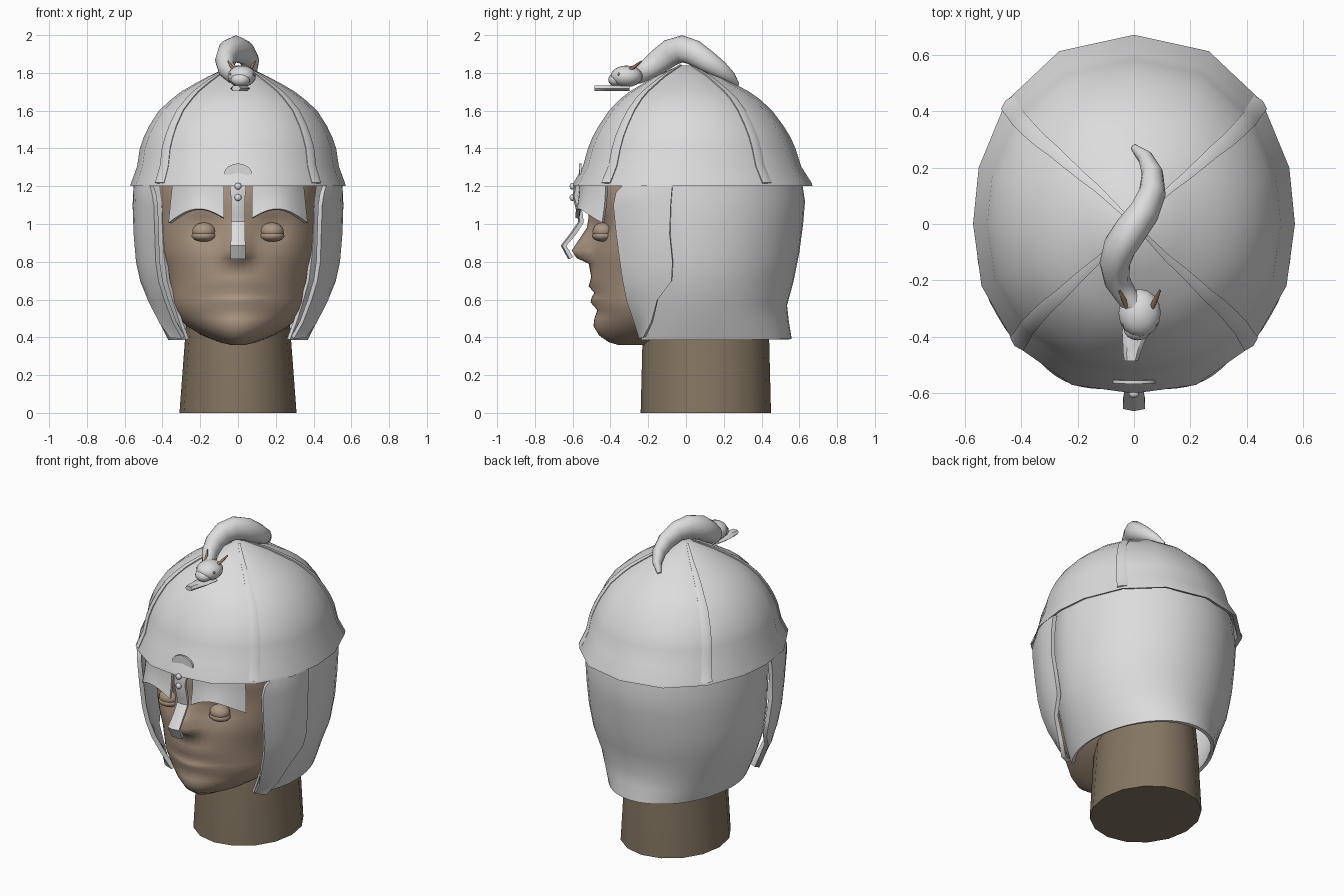
import bpy, bmesh, math
from mathutils import Vector

cube = bpy.data.objects.get("Cube")
if cube:
    bpy.data.objects.remove(cube, do_unlink=True)


def material(name, rgb):
    m = bpy.data.materials.new(name)
    m.use_nodes = True
    m.diffuse_color = (*rgb, 1)
    m.node_tree.nodes["Principled BSDF"].inputs["Base Color"].default_value = (*rgb, 1)
    return m


steel = material("pale steel", (0.72, 0.72, 0.72))
skin = material("skin", (0.41, 0.305, 0.22))
neck_skin = material("neck skin", (0.23, 0.18, 0.12))
copper = material("dull copper", (0.32, 0.19, 0.10))


def finish(name, bm, mat, angle=40, thick=0, mirror=False):
    bmesh.ops.recalc_face_normals(bm, faces=bm.faces)
    me = bpy.data.meshes.new(name)
    bm.to_mesh(me)
    bm.free()
    ob = bpy.data.objects.new(name, me)
    bpy.context.collection.objects.link(ob)
    me.materials.append(mat)
    for other in bpy.context.selected_objects:
        other.select_set(False)
    bpy.context.view_layer.objects.active = ob
    ob.select_set(True)
    bpy.ops.object.shade_smooth_by_angle(angle=math.radians(angle))
    if thick:
        s = ob.modifiers.new("thickness", "SOLIDIFY")
        s.thickness, s.offset = thick, 0
        ob.modifiers.new("crisp rims", "EDGE_SPLIT").split_angle = math.radians(50)
    if mirror:
        ob.modifiers.new("mirror", "MIRROR").use_mirror_merge = False


def loft(name, rows, mat, closed=True, caps=False, **kw):
    """Skin a surface across rows of points."""
    bm = bmesh.new()
    rows = [[bm.verts.new(p) for p in row] for row in rows]
    n = len(rows[0])
    for a, b in zip(rows, rows[1:]):
        for i in range(n if closed else n - 1):
            j = (i + 1) % n
            bm.faces.new((a[i], a[j], b[j], b[i]))
    if caps:
        bm.faces.new(rows[0])
        bm.faces.new(rows[-1])
    finish(name, bm, mat, **kw)


def ball(name, centre, radii, mat, mirror=False):
    bm = bmesh.new()
    bmesh.ops.create_uvsphere(bm, u_segments=16, v_segments=10, radius=1)
    bmesh.ops.scale(bm, vec=radii, verts=bm.verts)
    bmesh.ops.translate(bm, vec=centre, verts=bm.verts)
    finish(name, bm, mat, mirror=mirror)


def tube(name, path, mat, sides=12, tall=1.0):
    """Oval body along (x, y, z, radius) stations."""
    pts = [Vector(p[:3]) for p in path]
    rows = []
    for i, p in enumerate(pts):
        d = (pts[min(i + 1, len(pts) - 1)] - pts[max(i - 1, 0)]).normalized()
        u = d.cross(Vector((1, 0, 0))).normalized()
        v = d.cross(u)
        r = path[i][3]
        rows.append([p + r * (u * math.cos(a) * tall + v * math.sin(a))
                     for a in (2 * math.pi * k / sides for k in range(sides))])
    loft(name, rows, mat, caps=True, angle=50)


def gauss(v, w):
    return math.exp(-(v / w) ** 2)


# Neck
TURN = [2 * math.pi * k / 16 for k in range(16)]
loft("neck", [[(w * math.sin(t), 0.105 + d * math.cos(t), z) for t in TURN]
              for z, w, d in ((0, .31, .345), (.4, .28, .335), (.7, .26, .3))],
     neck_skin, caps=True)

# Head: height, half width, front, back, middle bump, bump width
HEAD = ((.36, .04, -.36, -.15, 0, 1), (.375, .10, -.41, .1, 0, 1), (.41, .19, -.45, .2, .01, .1),
        (.46, .27, -.46, .3, .03, .12), (.50, .315, -.46, .35, .025, .12), (.545, .345, -.465, .4, .005, .1),
        (.585, .36, -.475, .4, .03, .13), (.61, .363, -.475, .4, .025, .13), (.635, .365, -.48, .4, .005, .1),
        (.67, .368, -.485, .4, .03, .13), (.72, .375, -.49, .4, .012, .12), (.79, .395, -.495, .4, .02, .08),
        (.82, .405, -.495, .4, .085, .07), (.86, .415, -.495, .4, .11, .06), (.92, .42, -.495, .4, .07, .05),
        (.98, .425, -.49, .4, .035, .045), (1.04, .425, -.49, .4, .025, .05), (1.1, .43, -.505, .4, .01, .06),
        (1.25, .44, -.52, .4, 0, 1), (1.45, .36, -.38, .35, 0, 1))
rows = []
for z, w, front, back, bump, bw in HEAD:
    row, mid = [], min(-.1, (front + back) / 2)
    for k in range(72):
        t = 2 * math.pi * k / 72
        x, c = w * math.sin(t), math.cos(t)
        if c > 0:
            y = mid + (front - mid) * c - bump * gauss(x, bw)
            y += .035 * gauss(abs(x) - .18, .08) * gauss(z - .97, .06)
        else:
            y = mid + (back - mid) * -c
        row.append((x, y, z))
    rows.append(row)
loft("head", rows, skin, caps=True, angle=70)
ball("eyeballs", (.18, -.44, .962), (.062, .055, .046), skin, True)
ball("lower_eyelids", (.18, -.44, .938), (.066, .058, .032), skin, True)

# Dome: half outline of the brim, mirrored and scaled level by level (height, x scale, y scale)
HALF = [(0, .67), (.265, .612), (.453, .435), (.55, .2), (.57, 0), (.54, -.22), (.42, -.43), (.22, -.57), (0, -.6)]
BRIM = HALF + [(-x, y) for x, y in HALF[-2:0:-1]]
INNER = ((1.32, .88, .86), (1.21, .96, .96))
LEVELS = ((1.2, 1, 1), (1.215, .995, .995), (1.305, .937, .91), (1.4, .912, .865), (1.46, .875, .825), (1.52, .825, .77),
          (1.6, .735, .68), (1.66, .62, .585), (1.7, .53, .5), (1.74, .41, .39), (1.78, .28, .28), (1.84, .06, .06))
loft("helmet_dome", [[(x * sx, y * sy, z) for x, y in BRIM] for z, sx, sy in INNER + LEVELS],
     steel, caps=True, angle=35)

# Four tapering ribs hugging the dome
for n, (corner, side) in enumerate([(c, s) for c in (HALF[2], HALF[6]) for s in (1, -1)]):
    rows = []
    for z, sx, sy in LEVELS[1:]:
        p = Vector((corner[0] * side * sx, corner[1] * sy, z))
        d = Vector((p.x, p.y, 0)).normalized()
        across = Vector((-d.y, d.x, 0))
        w = .004 + .028 * sx
        rows.append([p + d * (.003 - .3 * w * abs(e)) + across * e * w + Vector((0, 0, .002)) for e in (-1, 0, 1)])
    loft("dome_rib_%d" % (n + 1), rows, steel, closed=False, thick=.008)

# Neck guard wrapping the back
GUARD = ((.39, .36, .56), (.48, .405, .545), (.57, .445, .535), (.7, .495, .57), (.85, .52, .60),
         (1.0, .53, .62), (1.12, .535, .63), (1.25, .525, .61))
rows = []
for z, w, back in GUARD:
    row = []
    for k in range(33):
        t = math.radians(-132 + 264 * k / 32)
        c = math.cos(t)
        row.append((w * math.sin(t), .05 + c * (back - .06 if c > 0 else .42), z))
    rows.append(row)
loft("neck_guard", rows, steel, closed=False, thick=.02)

# Cheek plates: height, back y, back x, front y, front x
CHEEK = ((1.21, -.07, .54, -.32, .46), (1.165, -.075, .542, -.365, .445), (1.1, -.08, .545, -.378, .435),
         (.95, -.085, .54, -.363, .43), (.8, -.07, .527, -.343, .425), (.7, -.075, .505, -.328, .41),
         (.6, -.15, .465, -.308, .38), (.48, -.18, .405, -.265, .335), (.4, -.22, .35, -.24, .29))
rows = []
for z, yb, xb, yf, xf in CHEEK:
    row = []
    for k in range(7):
        u = k / 6
        row.append((xb + (xf - xb) * u + .09 * (yb - yf) * math.sin(math.pi * u), yb + (yf - yb) * u, z))
    rows.append(row)
loft("cheek_plates", rows, steel, closed=False, thick=.026, mirror=True)

# Arched brow plates
rows = []
for j in range(5):
    v = j / 4
    row = []
    for k in range(11):
        u = k / 10
        low = 1.03 - .025 * u + .06 * math.sin(math.pi * u)
        row.append((.075 + (.265 + .02 * v) * u, -.555 + .135 * u ** 3 - .02 * v * v, 1.21 + (low - 1.21) * v))
    rows.append(row)
loft("brow_plates", rows, steel, closed=False, thick=.02, mirror=True)

# Nose guard, rivets and front crest plate
NOSE = ((-.575, 1.23, .045), (-.59, 1.15, .036), (-.565, 1.05, .035), (-.56, 1.01, .034),
        (-.60, .95, .034), (-.652, .885, .037), (-.615, .82, .037))
loft("nose_guard", [[(x * w, y + .008 * abs(x), z) for x in (-1, -.5, 0, .5, 1)] for y, z, w in NOSE],
     steel, closed=False, thick=.022)
for n, z in enumerate((1.2, 1.14)):
    ball("nose_guard_rivet_%d" % (n + 1), (0, -.602, z), (.018, .014, .018), steel)
rows = []
for s in (1, .5, .02):
    row = []
    for k in range(13):
        a = math.pi * (k / 12 - .5)
        x = .075 * math.sin(a)
        row.append((x * s, -.56 + .2 * x * x, 1.26 + .06 * math.cos(a) * s))
    rows.append(row)
loft("crest_plate", rows, steel, closed=False, thick=.012)

# Serpent on the crown
SERPENT = ((0, .27, 1.735, .012), (.04, .235, 1.775, .026), (.065, .18, 1.818, .038), (.065, .11, 1.863, .048),
           (.035, .04, 1.908, .055), (-.01, -.02, 1.927, .059), (-.05, -.08, 1.908, .059),
           (-.068, -.14, 1.865, .054), (-.06, -.2, 1.82, .046), (-.03, -.25, 1.792, .04), (.01, -.3, 1.785, .04))
tube("serpent_body", SERPENT, steel, tall=1.22)
ball("serpent_skull", (.02, -.315, 1.782), (.075, .085, .057), steel)
ball("serpent_snout", (.013, -.37, 1.764), (.05, .042, .036), steel)
JAW = ((-.485, -.01, .024), (-.46, -.008, .03), (-.38, .005, .047), (-.3, .02, .045))
loft("serpent_jaw", [[(cx + w * x, y, 1.718 + .014 * h)
                      for x, h in ((-1, 0), (-.6, 1), (.6, 1), (1, 0), (.6, -1), (-.6, -1))]
                     for y, cx, w in JAW], steel, caps=True)
for label, s in (("left", 1), ("right", -1)):
    tube("serpent_%s_horn" % label, ((.02 + .042 * s, -.30, 1.815, .009), (.02 + .055 * s, -.27, 1.835, .009),
                                     (.02 + .072 * s, -.235, 1.862, .004)), copper, 8)
    ball("serpent_%s_eye" % label, (.02 + .058 * s, -.355, 1.793), (.008, .008, .008), copper)
